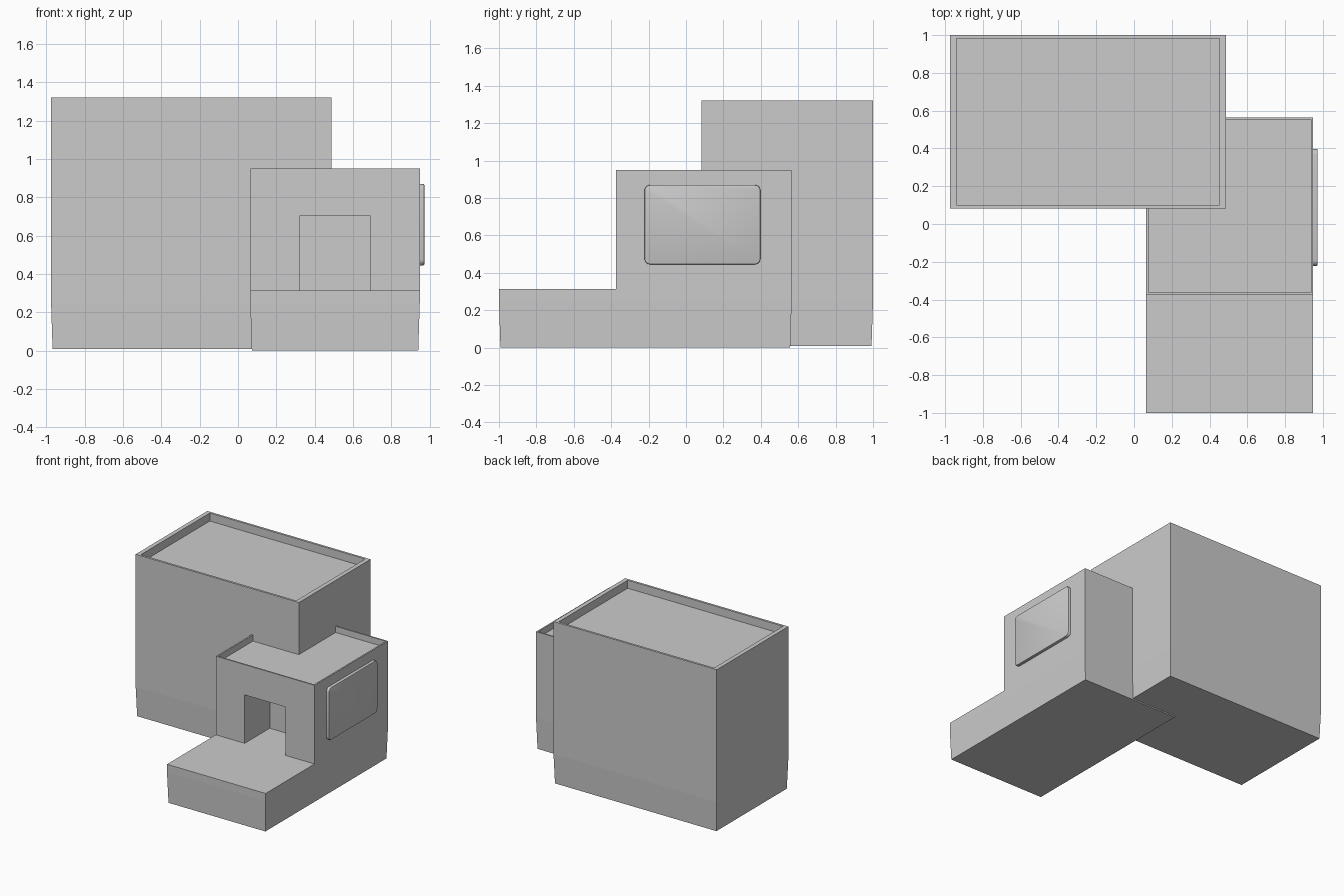
import bpy, bmesh
from mathutils import Vector

if "Cube" in bpy.data.objects:
    bpy.data.objects.remove(bpy.data.objects["Cube"])

PLINTH_Z = 0.25   # height of the line where the plinth starts to taper
TAPER = 0.008


def finish(name, bm):
    bmesh.ops.recalc_face_normals(bm, faces=bm.faces[:])
    mesh = bpy.data.meshes.new(name)
    bm.to_mesh(mesh)
    bm.free()
    ob = bpy.data.objects.new(name, mesh)
    bpy.context.collection.objects.link(ob)
    return ob


def prism(profile, x0, x1):
    """Extrude a y-z profile from x0 to x1."""
    bm = bmesh.new()
    face = bm.faces.new([bm.verts.new((x0, y, z)) for y, z in profile])
    geom = bmesh.ops.extrude_face_region(bm, geom=[face])["geom"]
    new = [v for v in geom if isinstance(v, bmesh.types.BMVert)]
    bmesh.ops.translate(bm, verts=new, vec=(x1 - x0, 0, 0))
    bmesh.ops.recalc_face_normals(bm, faces=bm.faces[:])
    return bm


def rect(y0, y1, z0, z1):
    return [(y0, z0), (y1, z0), (y1, z1), (y0, z1)]


def building(name, profile, x0, x1, rim_x, rim_y, roof_depth):
    """Walls with a tapered plinth and a sunken roof behind a parapet."""
    bm = prism(profile, x0, x1)
    bmesh.ops.bisect_plane(bm, geom=bm.verts[:] + bm.edges[:] + bm.faces[:],
                           plane_co=(0, 0, PLINTH_Z), plane_no=(0, 0, 1))
    # tapered plinth
    z_min = min(v.co.z for v in bm.verts)
    bottom = [v for v in bm.verts if v.co.z < z_min + 1e-4]
    mid = sum((v.co for v in bottom), Vector()) / len(bottom)
    for v in bottom:
        v.co.x += TAPER if v.co.x < mid.x else -TAPER
        v.co.y += TAPER if v.co.y < mid.y else -TAPER
    # sunken roof
    roof = max(bm.faces, key=lambda f: f.calc_center_median().z)
    bmesh.ops.inset_individual(bm, faces=[roof], thickness=0.01)
    c = roof.calc_center_median()
    for v in roof.verts:
        v.co.x += (0.01 - rim_x) * (1 if v.co.x > c.x else -1)
        v.co.y += (0.01 - rim_y) * (1 if v.co.y > c.y else -1)
    sunk = bmesh.ops.extrude_discrete_faces(bm, faces=[roof])["faces"][0]
    bmesh.ops.translate(bm, verts=sunk.verts[:], vec=(0, 0, -roof_depth))
    return finish(name, bm)


# Tall main block
building("main_block", rect(0.083, 1.0, 0.01, 1.322), -0.975, 0.487, 0.038, 0.021, 0.065)

# Lower annex with front porch step
annex = building("annex_with_porch",
                 [(-1, 0), (0.565, 0), (0.565, 0.95), (-0.375, 0.95),
                  (-0.375, 0.313), (-1, 0.313)],
                 0.064, 0.948, 0.015, 0.015, 0.05)

# Doorway recess
cutter = finish("doorway_cutter", prism(rect(-0.6, -0.055, 0.313, 0.705), 0.323, 0.688))
cutter.hide_render = True
mod = annex.modifiers.new("doorway", 'BOOLEAN')
mod.operation = 'DIFFERENCE'
mod.solver = 'EXACT'
mod.object = cutter
bpy.context.view_layer.objects.active = annex
bpy.ops.object.modifier_apply(modifier=mod.name)
bpy.data.objects.remove(cutter)

# Raised side window panel with rounded corners and softened rim
bm = prism(rect(-0.222, 0.398, 0.445, 0.87), 0.935, 0.972)
corners = [e for e in bm.edges if abs(e.verts[0].co.x - e.verts[1].co.x) > 0.01]
bmesh.ops.bevel(bm, geom=corners, offset=0.03, segments=4, profile=0.5, affect='EDGES')
outer = [e for e in bm.edges if all(v.co.x > 0.97 for v in e.verts)]
bmesh.ops.bevel(bm, geom=outer, offset=0.006, segments=2, profile=0.5, affect='EDGES')
window = finish("side_window", bm)
bpy.ops.object.select_all(action='DESELECT')
window.select_set(True)
bpy.context.view_layer.objects.active = window
bpy.ops.object.shade_smooth_by_angle()
